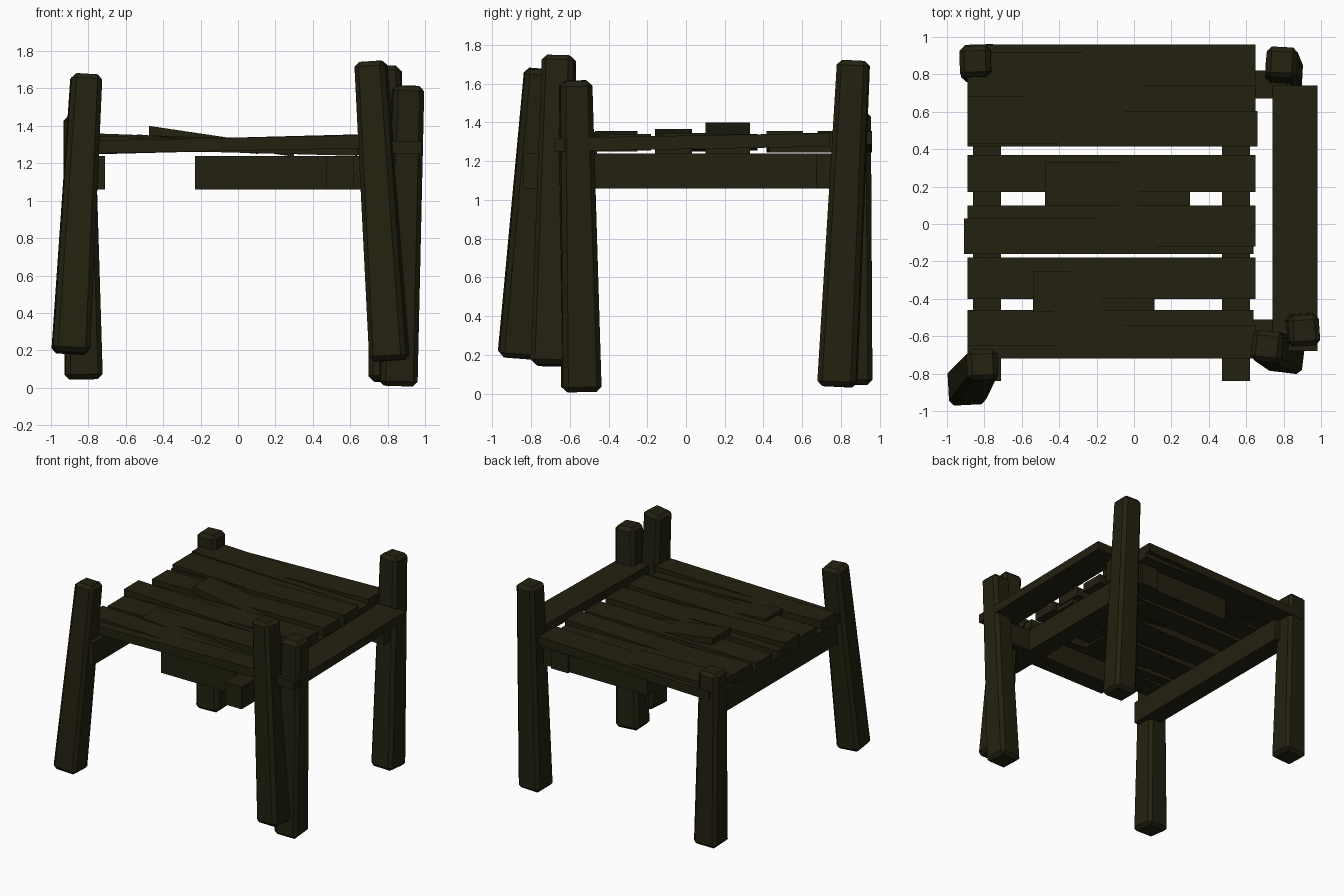
import bpy, bmesh, math
from mathutils import Vector, Matrix

if "Cube" in bpy.data.objects:
    bpy.data.objects.remove(bpy.data.objects["Cube"])

wood = bpy.data.materials.new("dark olive wood")
wood.diffuse_color = (0.0165, 0.0150, 0.0050, 1)
wood.use_nodes = True
wood.node_tree.nodes["Principled BSDF"].inputs["Base Color"].default_value = wood.diffuse_color


def finish(name, bm):
    bmesh.ops.recalc_face_normals(bm, faces=bm.faces)
    me = bpy.data.meshes.new(name)
    bm.to_mesh(me)
    bm.free()
    me.materials.append(wood)
    ob = bpy.data.objects.new(name, me)
    bpy.context.collection.objects.link(ob)
    return ob


def box(name, x, y, z):
    """Straight beam given by its x, y and z ranges."""
    bm = bmesh.new()
    bmesh.ops.create_cube(bm, size=1)
    for v in bm.verts:
        v.co = [r[0] if c < 0 else r[1] for c, r in zip(v.co, (x, y, z))]
    return finish(name, bm)


def board(name, x, y, tops, t=0.07):
    """Board along x whose top height runs from tops[0] to tops[1]."""
    ob = box(name, x, y, (-t, 0))
    for v in ob.data.vertices:
        v.co.z += tops[0] if v.co.x < sum(x) / 2 else tops[1]
    return ob


def post(name, bottom, top, twist=0, w0=0.2, w1=0.165):
    """Leaning, tapered post with chamfered edges."""
    b, t = Vector(bottom), Vector(top)
    axis = t - b
    # shear-free lean: tilt z onto the axis, then twist about it
    rot = Vector((0, 0, 1)).rotation_difference(axis).to_matrix().to_4x4()
    rot = rot @ Matrix.Rotation(math.radians(twist), 4, 'Z')
    bm = bmesh.new()
    bmesh.ops.create_cube(bm, size=1)
    for v in bm.verts:
        w = w1 if v.co.z > 0 else w0
        v.co = Vector((v.co.x * w, v.co.y * w, (v.co.z + 0.5) * axis.length))
    bm.transform(Matrix.Translation(b) @ rot)
    ob = finish(name, bm)
    mod = ob.modifiers.new("chamfer", 'BEVEL')
    mod.width = 0.026
    mod.segments = 1
    return ob


# Posts
post("front_left_post", (-0.895, -0.87, 0.185), (-0.81, -0.75, 1.675), 3)
post("back_left_post", (-0.825, 0.86, 0.045), (-0.85, 0.87, 1.455), 2)
post("back_right_post", (0.80, 0.78, 0.035), (0.79, 0.865, 1.72), -3)
post("front_right_inner_post", (0.81, -0.695, 0.145), (0.71, -0.655, 1.745), -7)
post("front_right_outer_post", (0.855, -0.54, 0.01), (0.91, -0.57, 1.615), 4)

# Supporting beams under the deck
beam_z = (1.06, 1.24)
box("left_beam", (-0.86, -0.71), (-0.84, 0.84), beam_z)
box("right_beam", (0.47, 0.62), (-0.84, 0.84), beam_z)
box("front_cross_beam", (-0.23, 0.84), (-0.66, -0.51), (1.061, 1.239))
box("back_cross_beam", (-0.23, 0.84), (0.67, 0.82), (1.061, 1.239))

# Side rail, rising slightly toward the back
rail = box("side_rail", (0.74, 0.98), (-0.68, 0.74), (1.25, 1.32))
for v in rail.data.vertices:
    if v.co.y > 0:
        v.co.z += 0.025

# Deck boards: crossing pairs that tilt opposite ways, plus single boards
UP_LEFT, UP_RIGHT = (1.355, 1.315), (1.315, 1.355)
deck = [
    ((-0.89, 0.65), (0.68, 0.92), UP_LEFT),
    ((-0.88, 0.65), (0.74, 0.96), UP_RIGHT),
    ((-0.89, 0.65), (0.43, 0.68), (1.345, 1.315)),
    ((-0.89, 0.66), (0.415, 0.605), UP_RIGHT),
    ((-0.89, 0.65), (0.17, 0.37), (1.325, 1.34)),
    ((-0.91, 0.64), (-0.16, 0.03), (1.365, 1.31)),
    ((-0.89, 0.65), (-0.12, 0.10), (1.32, 1.345)),
    ((-0.89, 0.65), (-0.40, -0.18), (1.325, 1.34)),
    ((-0.89, 0.64), (-0.65, -0.46), (1.35, 1.31)),
    ((-0.89, 0.65), (-0.72, -0.54), (1.32, 1.35)),
]
for i, (x, y, tops) in enumerate(deck):
    board(f"deck_board_{i + 1}", x, y, tops)

# Short loose boards lying across the gaps
board("loose_board_back", (-0.475, 0.30), (0.10, 0.33), (1.40, 1.285), 0.05)
board("loose_board_front", (-0.54, 0.11), (-0.47, -0.25), (1.355, 1.30), 0.05)
